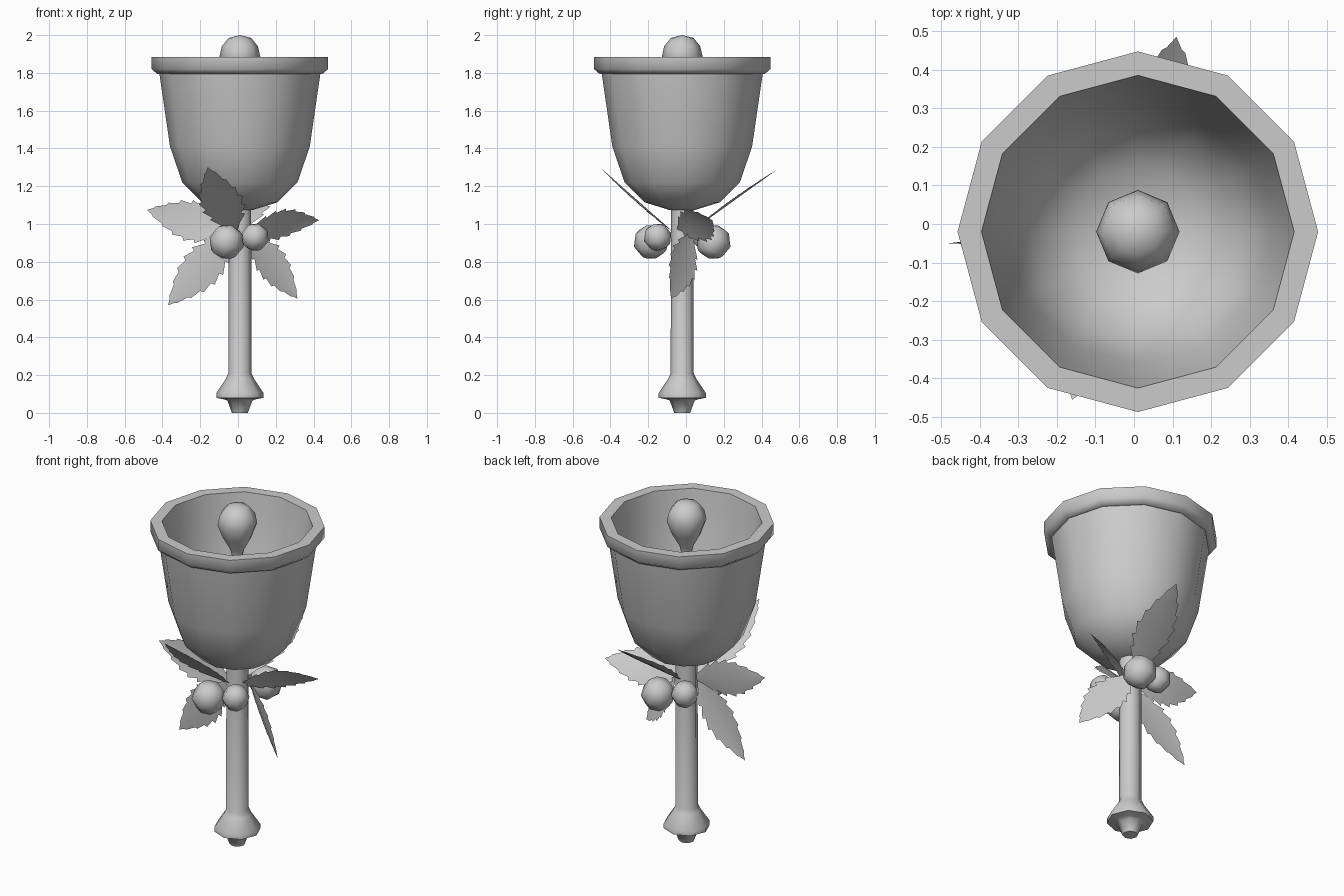
import bpy
import bmesh
import math
from mathutils import Matrix, Vector

cube = bpy.data.objects.get("Cube")
if cube:
    bpy.data.objects.remove(cube, do_unlink=True)

AXIS = Vector((0.01, -0.02, 0))

grey = bpy.data.materials.new("plain_grey")
grey.use_nodes = True
grey.diffuse_color = (0.6, 0.6, 0.6, 1)
shader = next(n for n in grey.node_tree.nodes if n.type == "BSDF_PRINCIPLED")
shader.inputs["Base Color"].default_value = grey.diffuse_color


def finish(name, bm):
    """Turn a bmesh into a smooth-shaded object with sharp corners kept."""
    bmesh.ops.recalc_face_normals(bm, faces=bm.faces)
    mesh = bpy.data.meshes.new(name)
    bm.to_mesh(mesh)
    bm.free()
    mesh.materials.append(grey)
    obj = bpy.data.objects.new(name, mesh)
    bpy.context.collection.objects.link(obj)
    bpy.ops.object.select_all(action="DESELECT")
    obj.select_set(True)
    bpy.context.view_layer.objects.active = obj
    bpy.ops.object.shade_smooth_by_angle(angle=math.radians(50))


def lathe(name, profile, sides):
    """Spin a (radius, height) profile around the main axis."""
    bm = bmesh.new()
    angles = [math.tau * i / sides for i in range(sides)]
    rings = []
    for r, z in profile:
        if r == 0:
            rings.append([bm.verts.new(AXIS + Vector((0, 0, z)))] * sides)
        else:
            rings.append([bm.verts.new(AXIS + Vector((r * math.cos(a), r * math.sin(a), z)))
                          for a in angles])
    for low, high in zip(rings, rings[1:]):
        for i in range(sides):
            j = (i + 1) % sides
            corners = list(dict.fromkeys((low[i], low[j], high[j], high[i])))
            bm.faces.new(corners)
    finish(name, bm)


def berry(name, centre, radius, tilt):
    """Coarse sphere, tilted off the vertical."""
    bm = bmesh.new()
    matrix = Matrix.Translation(centre) @ Matrix.Rotation(tilt, 4, (1, 1, 0))
    bmesh.ops.create_uvsphere(bm, u_segments=8, v_segments=4, radius=radius, matrix=matrix)
    finish(name, bm)


def leaf(name, base, tip, side, width=0.105, bend=0.0, teeth=6):
    """Pointed leaf with forward teeth and a shallow fold along its midrib."""
    base, tip = Vector(base), Vector(tip)
    along = tip - base
    side = Vector(side)
    side = (side - along * side.dot(along) / along.length_squared).normalized()
    up = along.cross(side).normalized()

    def half_width(t):
        return width * math.sin(math.pi * t ** 0.9) ** 1.1

    stations = [(0.0, 0.015), (0.12, half_width(0.12))]
    step = 0.8 / teeth
    for i in range(1, teeth + 1):
        t = 0.12 + step * i
        stations += [(t, half_width(t) + 0.008), (t + 0.015, half_width(t) * 0.88)]
    bm = bmesh.new()
    rows = []
    for t, half in stations:
        mid = base + along * t + up * bend * math.sin(math.pi * t)
        rows.append([bm.verts.new(mid + side * half * s - up * abs(s) * half * 0.1)
                     for s in (-1, 0, 1)])
    for a, b in zip(rows, rows[1:]):
        bm.faces.new((a[0], a[1], b[1], b[0]))
        bm.faces.new((a[1], a[2], b[2], b[1]))
    end = bm.verts.new(tip)
    last = rows[-1]
    bm.faces.new((last[0], last[1], end))
    bm.faces.new((last[1], last[2], end))
    finish(name, bm)


# Open cup with a thick rim, outside then inside
lathe("bell_cup", [(0, 1.07), (0.07, 1.075), (0.2, 1.115), (0.305, 1.22), (0.37, 1.41),
                   (0.426, 1.795), (0.438, 1.795), (0.467, 1.82), (0.467, 1.885), (0.405, 1.885),
                   (0.392, 1.79), (0.342, 1.42), (0.28, 1.25), (0.17, 1.15), (0, 1.115)], 12)

# Pear-shaped clapper on a thin stem
lathe("clapper", [(0.03, 1.11), (0.03, 1.7), (0.038, 1.735), (0.08, 1.81), (0.108, 1.885),
                  (0.096, 1.94), (0.06, 1.985), (0, 2.0)], 8)

# Handle with flared pommel
lathe("handle", [(0, 0), (0.042, 0), (0.066, 0.065), (0.085, 0.072), (0.125, 0.08),
                 (0.125, 0.105), (0.075, 0.18), (0.061, 0.21), (0.06, 1.1)], 8)

# Berry pairs, repeated half a turn around the handle
for place, turn in (("front", 1), ("back", -1)):
    for size, x, y, z, radius in (("large", -0.07, -0.165, 0.905, 0.094),
                                  ("small", 0.08, -0.13, 0.93, 0.075)):
        centre = AXIS + Vector((x * turn, y * turn, z))
        berry(f"{place}_{size}_berry", centre, radius, 0.4 * turn)

# Leaves fanned around the handle
leaf("front_leaf", (-0.02, -0.07, 0.96), (-0.16, -0.455, 1.3), (1, 0, 0), 0.115)
leaf("back_leaf", (0.02, 0.04, 0.97), (0.11, 0.485, 1.29), (1, 0, 0), 0.115)
leaf("right_side_leaf", (-0.03, -0.04, 0.96), (-0.48, -0.05, 1.075), (0, 0.1, 1), bend=0.015)
leaf("left_side_leaf", (0.04, -0.04, 0.95), (0.43, 0.14, 1.02), (0, 0.7, -0.7), bend=0.03)
leaf("right_lower_leaf", (-0.03, -0.07, 0.95), (-0.37, -0.02, 0.57), (1, 0, -1))
leaf("left_lower_leaf", (0.05, 0.03, 0.95), (0.315, -0.08, 0.605), (0.6, -0.6, 0.5))
